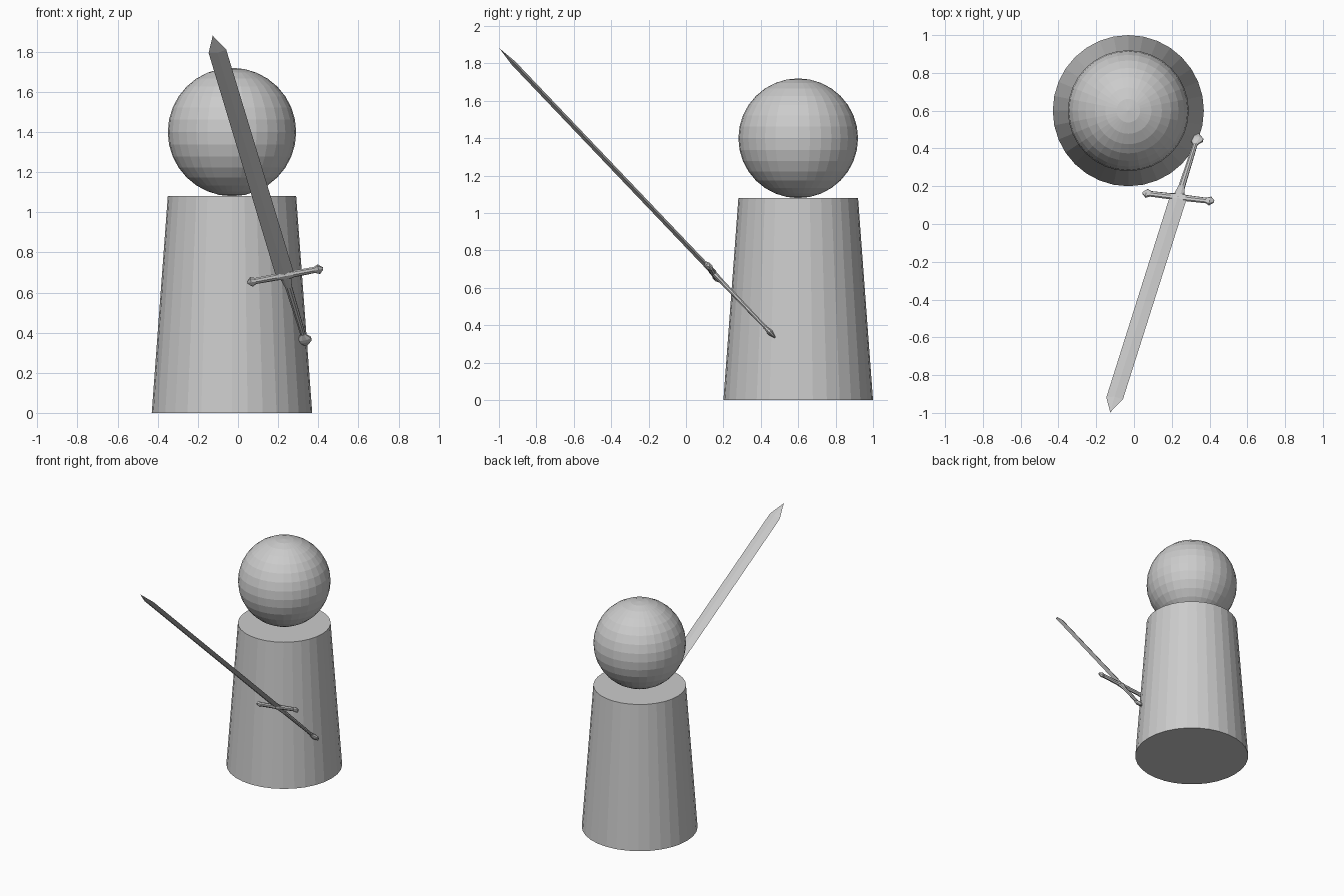
import bpy, bmesh
from mathutils import Vector, Matrix

if "Cube" in bpy.data.objects:
    bpy.data.objects.remove(bpy.data.objects["Cube"])

CX, CY = -0.03, 0.6

# Body: tapered cylinder
bpy.ops.mesh.primitive_cone_add(vertices=32, radius1=0.4, radius2=0.32, depth=1.08,
                                location=(CX, CY, 0.54))
bpy.context.object.name = "body"

# Head: faceted ball
bpy.ops.mesh.primitive_uv_sphere_add(segments=32, ring_count=16, radius=0.32,
                                     location=(CX, CY, 1.40))
bpy.context.object.name = "head"

# Sword frame: x along the guard, z along the blade, origin at the guard
origin = Vector((0.235, 0.142, 0.685))
zdir = (Vector((-0.126, -0.997, 1.88)) - origin).normalized()
xdir = Vector((0.37, -0.045, 0.07))
xdir = (xdir - zdir * xdir.dot(zdir)).normalized()
ydir = zdir.cross(xdir)
frame = Matrix((xdir, ydir, zdir)).transposed().to_4x4()
frame.translation = origin


def loft(name, sections, matrix, sides=((1, 0), (0, 1), (-1, 0), (0, -1))):
    """Skin sections of (position, half width, half thickness) along z."""
    bm = bmesh.new()
    rings = [[bm.verts.new((w * a, t * b, z)) for a, b in sides] for z, w, t in sections]
    n = len(sides)
    for r0, r1 in zip(rings, rings[1:]):
        for i in range(n):
            j = (i + 1) % n
            bm.faces.new((r0[i], r0[j], r1[j], r1[i]))
    bm.faces.new(rings[0][::-1])
    bm.faces.new(rings[-1])
    bmesh.ops.remove_doubles(bm, verts=bm.verts[:], dist=0.0005)
    bmesh.ops.recalc_face_normals(bm, faces=bm.faces[:])
    me = bpy.data.meshes.new(name)
    bm.to_mesh(me)
    bm.free()
    ob = bpy.data.objects.new(name, me)
    bpy.context.collection.objects.link(ob)
    ob.matrix_world = matrix
    return ob


octagon = ((1, 0.4), (0.4, 1), (-0.4, 1), (-1, 0.4),
           (-1, -0.4), (-0.4, -1), (0.4, -1), (1, -0.4))

# Blade with central ridge and pointed tip
loft("blade", [(0, 0.046, 0.013), (1.58, 0.045, 0.013), (1.69, 0, 0)], frame)

# Grip tapering towards the pommel
loft("grip", [(-0.45, 0.012, 0.009), (-0.08, 0.017, 0.012), (0.0, 0.03, 0.015)],
     frame, octagon)

# Pommel: small flattened gem
loft("pommel", [(-0.495, 0.005, 0.004), (-0.462, 0.034, 0.014),
                (-0.445, 0.034, 0.014), (-0.415, 0.012, 0.009)], frame, octagon)

# Crossguard with flared ends, lofted along the guard axis
half = [(0, 0.027, 0.017), (0.04, 0.018, 0.014), (0.15, 0.016, 0.013),
        (0.172, 0.028, 0.016), (0.193, 0.007, 0.006)]
guard = [(-z, w, t) for z, w, t in half[:0:-1]] + half
turn = Matrix(((0, 0, 1), (0, 1, 0), (-1, 0, 0))).to_4x4()
loft("crossguard", guard, frame @ turn, octagon)
